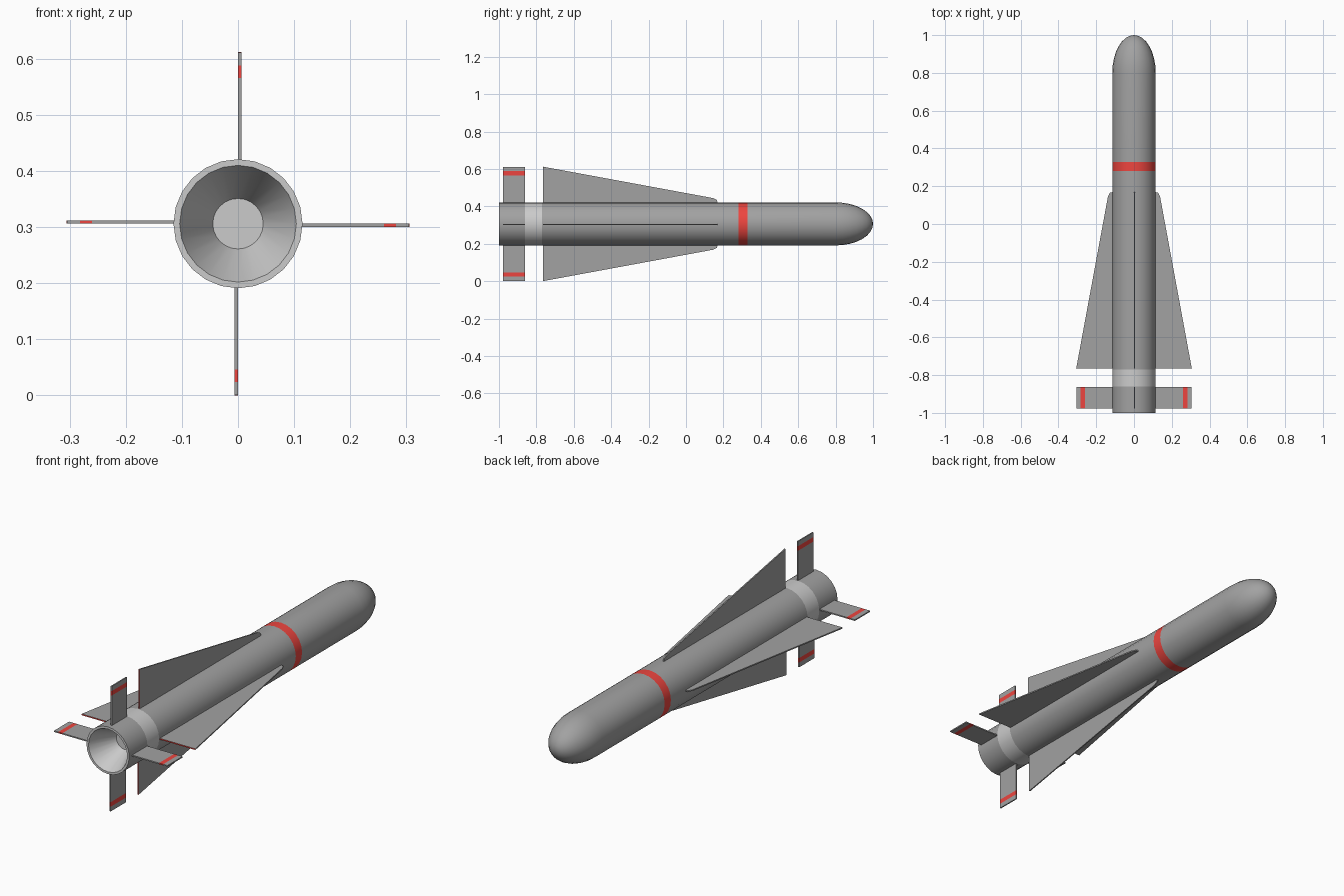
import bpy, bmesh
from math import sin, cos, pi
from mathutils import Matrix, Vector

if "Cube" in bpy.data.objects:
    bpy.data.objects.remove(bpy.data.objects["Cube"])

ZC, R, SIDES = 0.306, 0.115, 24


def material(name, rgb):
    m = bpy.data.materials.new(name)
    m.diffuse_color = (*rgb, 1)
    m.use_nodes = True
    m.node_tree.nodes["Principled BSDF"].inputs["Base Color"].default_value = m.diffuse_color
    return m


MATS = [material("dark_grey", (0.36, 0.36, 0.36)),
        material("light_grey", (0.75, 0.75, 0.75)),
        material("red", (0.85, 0.06, 0.05))]
DARK, LIGHT, RED = 0, 1, 2


def finish(bm, name, smooth=False):
    bmesh.ops.recalc_face_normals(bm, faces=bm.faces)
    mesh = bpy.data.meshes.new(name)
    bm.to_mesh(mesh)
    bm.free()
    for m in MATS:
        mesh.materials.append(m)
    ob = bpy.data.objects.new(name, mesh)
    bpy.context.collection.objects.link(ob)
    if smooth:
        bpy.ops.object.select_all(action='DESELECT')
        ob.select_set(True)
        bpy.context.view_layer.objects.active = ob
        bpy.ops.object.shade_smooth_by_angle(angle=0.6)
    return ob


def lathe(name, profile):
    """Revolve (y, radius, material of the next strip) around the long axis."""
    bm = bmesh.new()
    rings = []
    for y, r, _ in profile:
        n = SIDES if r > 0 else 1
        rings.append([bm.verts.new((r * sin(2 * pi * i / SIDES), y,
                                    ZC + r * cos(2 * pi * i / SIDES))) for i in range(n)])
    for a, b, (_, _, mat) in zip(rings, rings[1:], profile):
        for i in range(SIDES):
            j = (i + 1) % SIDES
            quad = [a[i % len(a)], a[j % len(a)], b[j % len(b)], b[i % len(b)]]
            bm.faces.new(list(dict.fromkeys(quad))).material_index = mat
    return finish(bm, name, True)


def fin(name, pieces, turn, thickness=0.006, offset=0.003):
    """Flat plates from (y, radius) outlines, turned about the long axis."""
    bm = bmesh.new()
    spin = Matrix.Translation((0, 0, ZC)) @ Matrix.Rotation(turn, 4, 'Y')
    for outline, mat, red_edge in pieces:
        sides = [[bm.verts.new(spin @ Vector((offset + s * thickness / 2, y, r)))
                  for y, r in outline] for s in (-1, 1)]
        faces = [bm.faces.new(s) for s in sides]
        n = len(outline)
        for i in range(n):
            j = (i + 1) % n
            faces.append(bm.faces.new((sides[0][i], sides[0][j], sides[1][j], sides[1][i])))
        for f in faces:
            f.material_index = mat
        if red_edge:
            faces[2].material_index = RED
    return finish(bm, name)


# Hull: nozzle throat, nozzle cone, rim, body, bands and elliptical nose
profile = [(-0.87, 0, LIGHT), (-0.87, 0.045, LIGHT), (-1, 0.104, LIGHT),
           (-1, R, DARK), (-0.86, R, LIGHT), (-0.77, R, DARK),
           (0.28, R, RED), (0.328, R, DARK)]
NOSE = 8
for k in range(NOSE):
    a = k / NOSE * pi / 2
    profile.append((0.8 + 0.2 * sin(a), R * cos(a), DARK))
profile.append((1, 0, DARK))
lathe("hull", profile)

# Wings with red trailing edge, and striped tail fins, four of each
wing = [([(-0.765, 0.109), (-0.765, 0.306), (0.145, 0.138), (0.165, 0.128), (0.17, 0.109)],
         DARK, True)]


def strip(r0, r1):
    return [(-0.978, r0), (-0.978, r1), (-0.862, r1), (-0.862, r0)]


tail = [(strip(0.109, 0.26), DARK, False), (strip(0.26, 0.282), RED, False),
        (strip(0.282, 0.305), DARK, False)]
for side, label in enumerate(("top", "right", "bottom", "left")):
    fin("wing_" + label, wing, side * pi / 2)
    fin("tail_fin_" + label, tail, side * pi / 2)
